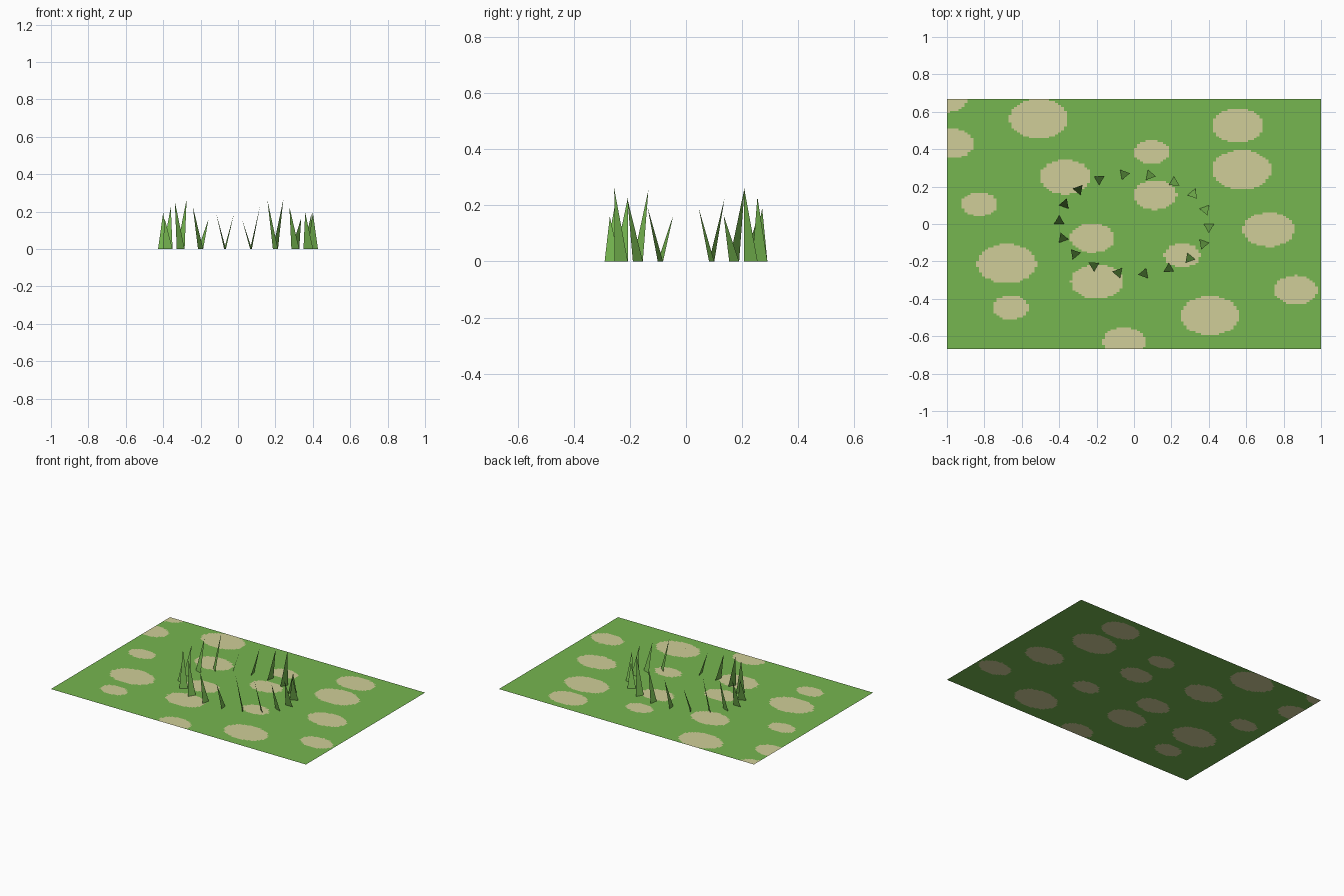
import bpy, bmesh, math

if "Cube" in bpy.data.objects:
    bpy.data.objects.remove(bpy.data.objects["Cube"])

def material(name, rgb):
    m = bpy.data.materials.new(name)
    m.diffuse_color = (*rgb, 1)
    m.use_nodes = True
    m.node_tree.nodes["Principled BSDF"].inputs["Base Color"].default_value = m.diffuse_color
    return m

grass = material("grass_green", (0.181, 0.468, 0.080))
sand = material("dry_sand", (0.631, 0.617, 0.314))

def add_object(name, bm, mats):
    me = bpy.data.meshes.new(name)
    bm.to_mesh(me)
    bm.free()
    for m in mats:
        me.materials.append(m)
    ob = bpy.data.objects.new(name, me)
    bpy.context.collection.objects.link(ob)
    return ob

# Ground sheet: fine grid, faces inside an oval patch become sand
HX, HY, N = 1.0, 0.667, 128
patches = [  # x, y, x radius (y radius is two thirds of it)
    (-0.51, 0.563, .158), (-0.977, 0.43, .12), (-1.0, 0.67, .107),
    (-0.825, 0.107, .096), (-0.367, 0.252, .137), (0.094, 0.385, .095),
    (0.112, 0.155, .116), (0.554, 0.527, .137), (0.575, 0.29, .158),
    (0.72, -0.03, .137), (-0.222, -0.075, .117), (-0.68, -0.212, .158),
    (0.258, -0.168, .096), (-0.198, -0.308, .138), (-0.66, -0.447, .096),
    (0.407, -0.49, .157), (0.865, -0.353, .116), (-0.052, -0.63, .116),
]
bm = bmesh.new()
bmesh.ops.create_grid(bm, x_segments=N, y_segments=N, size=1.0)
for v in bm.verts:
    v.co.x *= HX
    v.co.y *= HY
for f in bm.faces:
    c = f.calc_center_median()
    if any(((c.x - x) / r) ** 2 + ((c.y - y) * 1.5 / r) ** 2 < 1 for x, y, r in patches):
        f.material_index = 1
add_object("ground", bm, [grass, sand])

# Grass blades: flat triangles in an oval ring, each leaning clockwise
heights = [.195, .19, .165, .265, .23, .19, .16, .265, .225,
           .195, .165, .255, .23, .195, .16, .26, .225, .195]
HALF, LEAN = 0.0275, 0.049
for i, h in enumerate(heights):
    a = math.radians(20 * i)
    c, s = math.cos(a), math.sin(a)
    x, y = 0.4 * c, 0.267 * s
    bm = bmesh.new()
    bm.faces.new([bm.verts.new(p) for p in (
        (x - HALF * c, y - HALF * s, 0),
        (x + LEAN * s, y - LEAN * c, h),
        (x + HALF * c, y + HALF * s, 0))])
    bm.normal_update()
    if bm.faces[:][0].normal.z < 0:
        bmesh.ops.reverse_faces(bm, faces=bm.faces[:])
    add_object(f"grass_blade_{i + 1}", bm, [grass])
